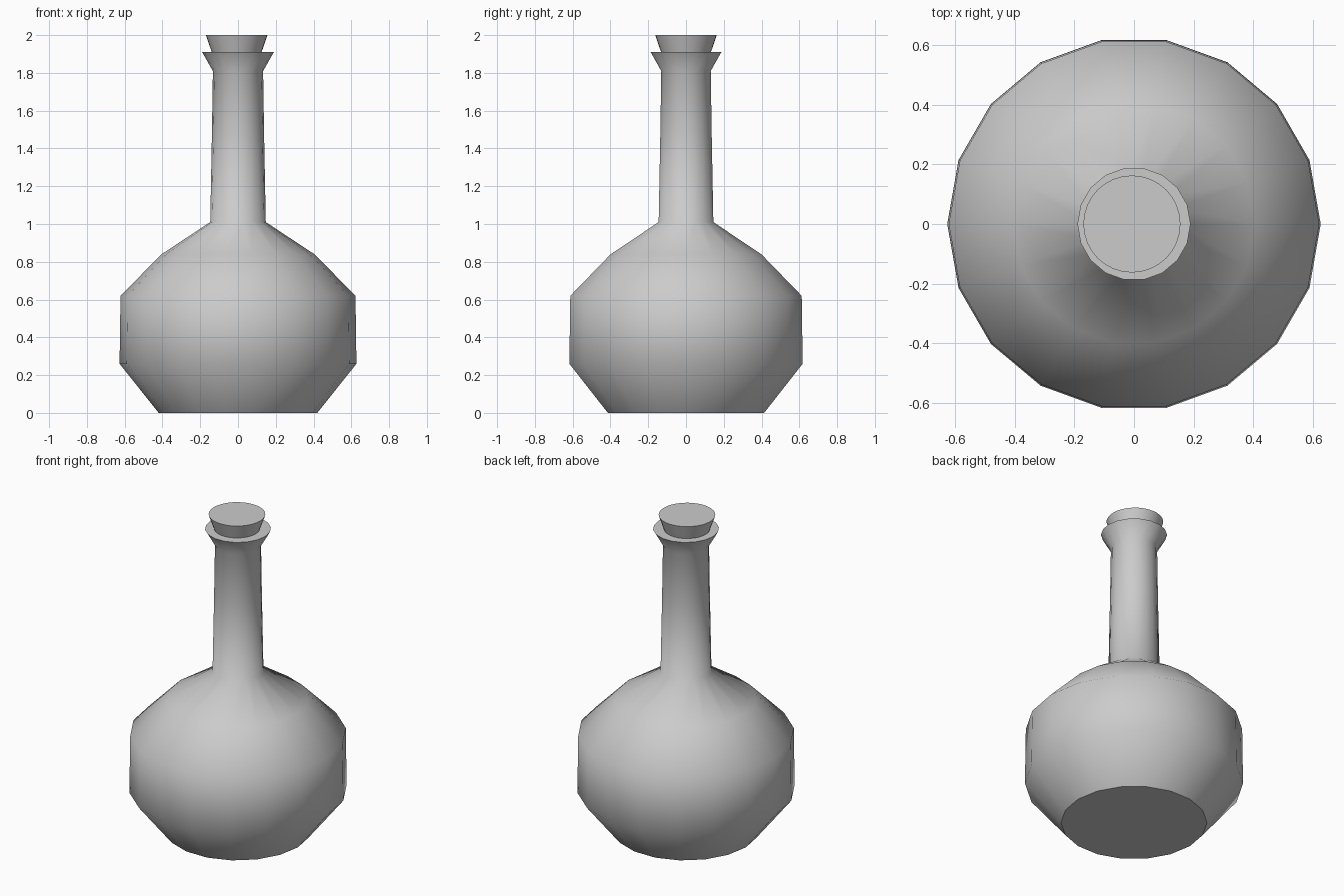
import bpy, bmesh
from math import cos, sin, tau

if "Cube" in bpy.data.objects:
    bpy.data.objects.remove(bpy.data.objects["Cube"])


def turned(name, profile, sides, x=0.0):
    """Capped lathe: smooth walls, flat end caps with sharp rims."""
    bm = bmesh.new()
    rings = [[bm.verts.new((x + r * cos(tau * i / sides), r * sin(tau * i / sides), z))
              for i in range(sides)] for r, z in profile]
    for a, b in zip(rings, rings[1:]):
        for i in range(sides):
            j = (i + 1) % sides
            bm.faces.new((a[i], a[j], b[j], b[i])).smooth = True
    for cap in (bm.faces.new(rings[0][::-1]), bm.faces.new(rings[-1])):
        for e in cap.edges:
            e.smooth = False
    mesh = bpy.data.meshes.new(name)
    bm.to_mesh(mesh)
    bm.free()
    obj = bpy.data.objects.new(name, mesh)
    bpy.context.collection.objects.link(obj)
    return obj


# Bottle: faceted belly, long neck, flared lip
turned("bottle", [(0.42, 0), (0.627, 0.26), (0.622, 0.62), (0.405, 0.84),
                  (0.147, 1.01), (0.138, 1.48), (0.133, 1.81), (0.19, 1.91)], 18)

# Tapered stopper, slightly off-centre, sunk a little into the neck
turned("stopper", [(0.125, 1.89), (0.163, 2.0)], 32, x=-0.007)
